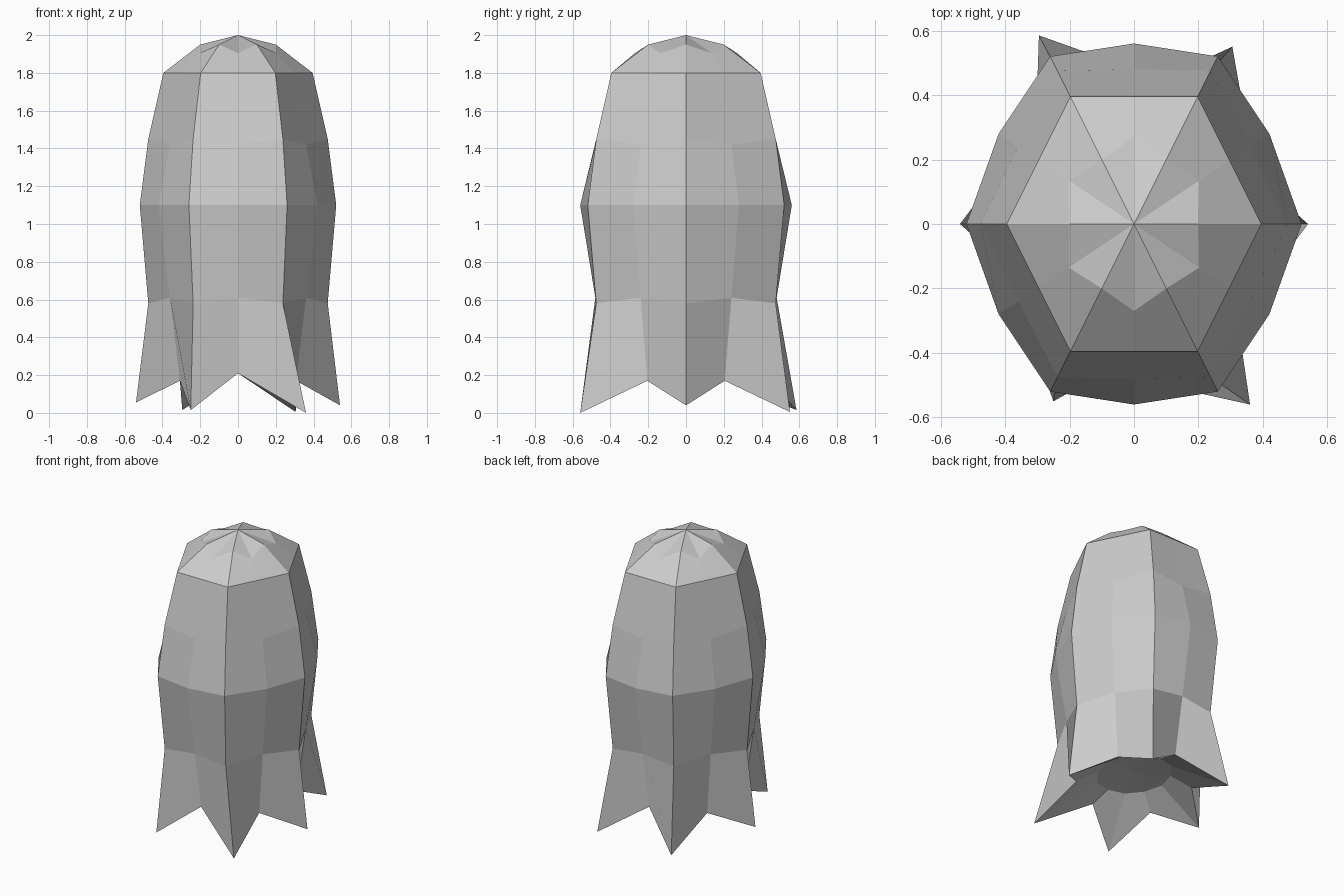
import bpy
import bmesh
from math import cos, sin, pi, sqrt

if "Cube" in bpy.data.objects:
    bpy.data.objects.remove(bpy.data.objects["Cube"])

# Unit hexagon, stretched in y: corners at even steps, edge midpoints at odd steps
corners = [(cos(k * pi / 3), 2 / sqrt(3) * sin(k * pi / 3)) for k in range(6)]
plan = []
for k in range(6):
    a, b = corners[k], corners[(k + 1) % 6]
    plan += [a, ((a[0] + b[0]) / 2, (a[1] + b[1]) / 2)]

# Rings from the crown down: (corner size, corner z, midpoint size, midpoint z)
rings = [
    (0.20, 1.95, 0.27, 1.905),
    (0.395, 1.80, 0.395, 1.80),
    (0.475, 1.45, 0.48, 1.42),
    (0.52, 1.10, 0.56, 1.10),
    (0.475, 0.58, 0.48, 0.61),
]
# Six uneven points of the hem, counter-clockwise from +x
tips = [(0.54, 0, 0.04), (0.305, 0.55, 0.005), (-0.295, 0.585, 0.015),
        (-0.54, 0, 0.055), (-0.25, -0.55, 0.015), (0.36, -0.56, 0.0)]

bm = bmesh.new()


def ring(cr, cz, mr, mz):
    return [bm.verts.new((x * (mr if i % 2 else cr), y * (mr if i % 2 else cr),
                          mz if i % 2 else cz)) for i, (x, y) in enumerate(plan)]


def bridge(upper, lower):
    for i in range(12):
        j = (i + 1) % 12
        bm.faces.new((upper[i], lower[i], lower[j], upper[j]))


def cap(loop, z):
    centre = bm.verts.new((0, 0, z))
    for i in range(12):
        bm.faces.new((centre, loop[i], loop[(i + 1) % 12]))


loops = [ring(*r) for r in rings]

# Ragged hem: pointed tips with raised notches between
hem = ring(0.55, 0.0, 0.41, 0.17)
for k, p in enumerate(tips):
    hem[2 * k].co = p
for i in (3, 9):
    hem[i].co.z = 0.21
loops.append(hem)

# Hollow underside
loops.append(ring(0.23, 0.25, 0.26, 0.25))

for upper, lower in zip(loops, loops[1:]):
    bridge(upper, lower)
cap(loops[0], 2.0)
cap(loops[-1], 0.27)

bmesh.ops.recalc_face_normals(bm, faces=bm.faces)
mesh = bpy.data.meshes.new("ragged_body")
bm.to_mesh(mesh)
bm.free()
body = bpy.data.objects.new("ragged_body", mesh)
bpy.context.collection.objects.link(body)
